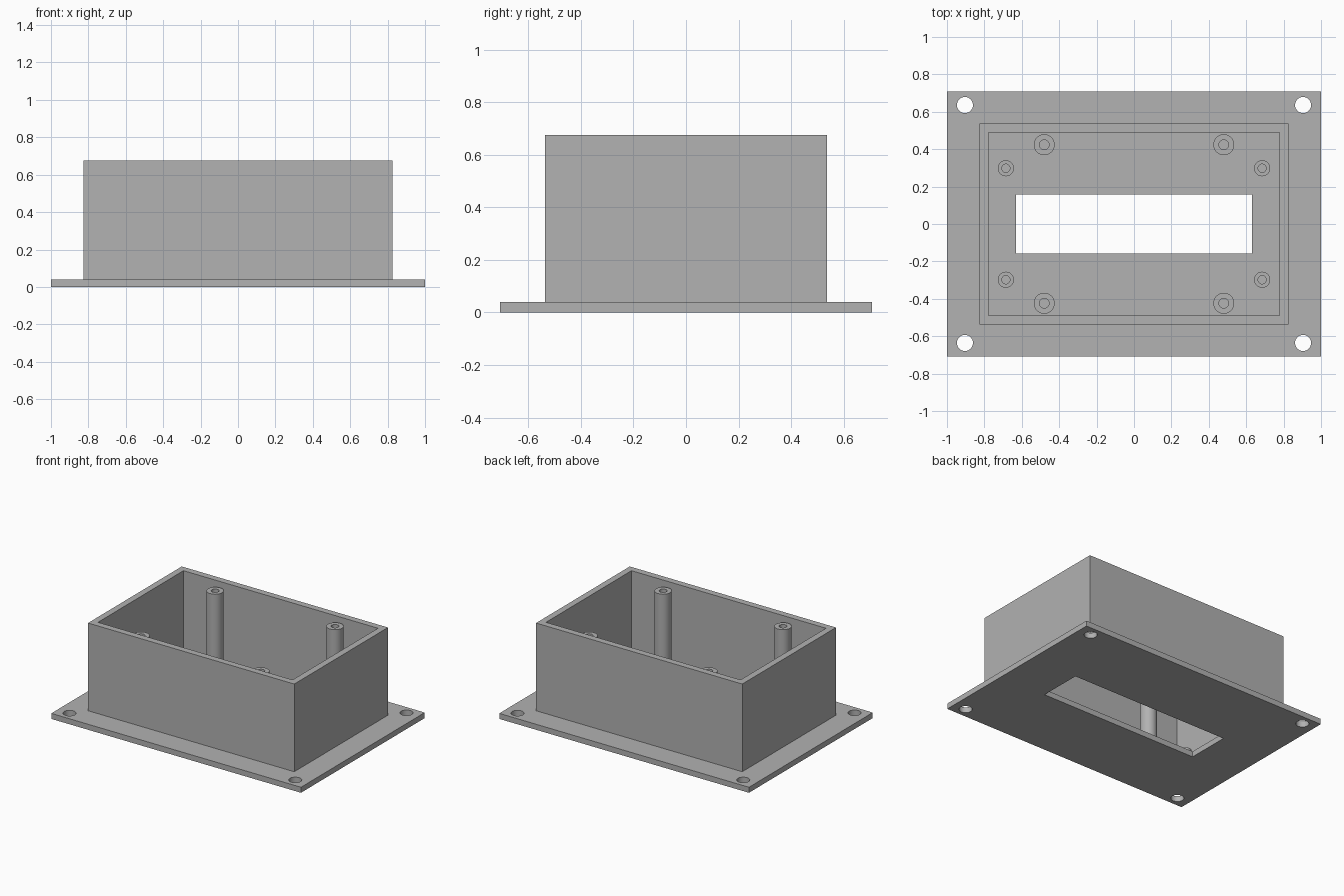
import bpy, bmesh, math

cube = bpy.data.objects.get("Cube")
if cube:
    bpy.data.objects.remove(cube, do_unlink=True)

grey = bpy.data.materials.new("plain grey")
grey.use_nodes = True
colour = (0.445, 0.445, 0.445, 1)
grey.diffuse_color = colour
grey.node_tree.nodes["Principled BSDF"].inputs["Base Color"].default_value = colour

CORNERS = [(-1, -1), (1, -1), (1, 1), (-1, 1)]


def rect(hx, hy):
    return [(sx * hx, sy * hy) for sx, sy in CORNERS]


def circle(cx, cy, r, n=32):
    return [(cx + r * math.cos(math.tau * i / n), cy + r * math.sin(math.tau * i / n))
            for i in range(n)]


def extruded(name, loops, z0, z1, smooth=False):
    """Fill an outline with holes, then extrude it into a solid."""
    bm = bmesh.new()
    edges = []
    for loop in loops:
        verts = [bm.verts.new((x, y, z0)) for x, y in loop]
        edges += [bm.edges.new((verts[i - 1], verts[i])) for i in range(len(verts))]
    bmesh.ops.triangle_fill(bm, edges=edges, use_beauty=True, normal=(0, 0, 1))
    top = bmesh.ops.extrude_face_region(bm, geom=bm.faces[:], use_keep_orig=True)["geom"]
    bmesh.ops.translate(bm, vec=(0, 0, z1 - z0),
                        verts=[g for g in top if isinstance(g, bmesh.types.BMVert)])
    bmesh.ops.recalc_face_normals(bm, faces=bm.faces[:])
    mesh = bpy.data.meshes.new(name)
    bm.to_mesh(mesh)
    bm.free()
    mesh.materials.append(grey)
    obj = bpy.data.objects.new(name, mesh)
    bpy.context.collection.objects.link(obj)
    if smooth:
        bpy.ops.object.select_all(action='DESELECT')
        obj.select_set(True)
        bpy.context.view_layer.objects.active = obj
        bpy.ops.object.shade_smooth_by_angle(angle=math.radians(30))
    return obj


PLATE = 0.04

# Flange plate with display slot and four screw holes
screw_holes = [circle(sx * 0.904, sy * 0.636, 0.043) for sx, sy in CORNERS]
extruded("base_plate", [rect(1, 0.708), rect(0.632, 0.157)] + screw_holes, 0, PLATE, True)

# Open-topped box walls
extruded("box_walls", [rect(0.826, 0.536), rect(0.779, 0.489)], PLATE - 0.01, 0.675)

# Hollow standoffs, tall and short, mirrored to each corner
posts = {"tall_post": (0.48, 0.424, 0.056, 0.026, 0.635),
         "short_post": (0.685, 0.298, 0.043, 0.022, 0.13)}
for name, (px, py, outer, inner, height) in posts.items():
    for sx, sy in CORNERS:
        side = ("front" if sy < 0 else "back") + ("_left" if sx > 0 else "_right")
        extruded(f"{name}_{side}",
                 [circle(sx * px, sy * py, outer), circle(sx * px, sy * py, inner)],
                 PLATE - 0.01, height, True)
